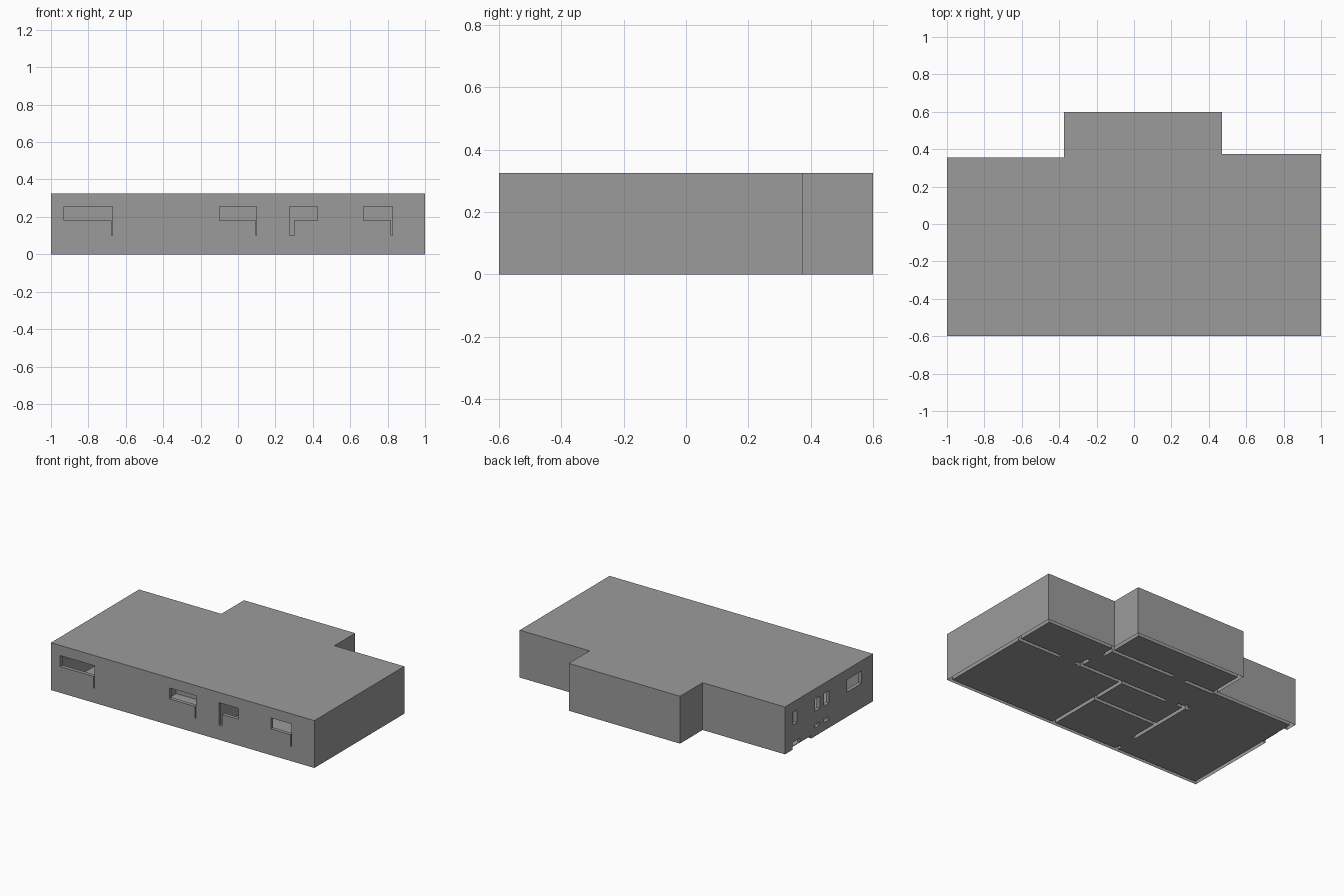
import bpy, bmesh

old = bpy.data.objects.get("Cube")
if old:
    bpy.data.objects.remove(old, do_unlink=True)

HEIGHT = 0.325
THICK = 0.025

plaster = bpy.data.materials.new("plain grey")
plaster.use_nodes = True
grey = (0.33, 0.33, 0.33, 1)
plaster.diffuse_color = grey
plaster.node_tree.nodes["Principled BSDF"].inputs["Base Color"].default_value = grey


def outline(t):
    """Footprint of the house, moved inwards by t."""
    return [(-1 + t, -0.6 + t), (1 - t, -0.6 + t), (1 - t, 0.375 - t),
            (0.47 - t, 0.375 - t), (0.47 - t, 0.6 - t), (-0.375 + t, 0.6 - t),
            (-0.375 + t, 0.355 - t), (-1 + t, 0.355 - t)]


def prism(name, points, z0, z1):
    bm = bmesh.new()
    face = bm.faces.new([bm.verts.new((x, y, z0)) for x, y in points])
    if z1 > z0:
        top = bmesh.ops.extrude_face_region(bm, geom=[face])["geom"]
        for v in top:
            if isinstance(v, bmesh.types.BMVert):
                v.co.z = z1
    bmesh.ops.recalc_face_normals(bm, faces=bm.faces)
    mesh = bpy.data.meshes.new(name)
    bm.to_mesh(mesh)
    bm.free()
    obj = bpy.data.objects.new(name, mesh)
    bpy.context.collection.objects.link(obj)
    mesh.materials.append(plaster)
    return obj


def box(name, x0, x1, y0, y1, z0, z1):
    return prism(name, [(x0, y0), (x1, y0), (x1, y1), (x0, y1)], z0, z1)


def combine(target, tool, operation):
    """Apply a boolean and discard the tool object."""
    mod = target.modifiers.new("cut", "BOOLEAN")
    mod.operation, mod.solver, mod.object = operation, "EXACT", tool
    bpy.context.view_layer.objects.active = target
    bpy.ops.object.modifier_apply(modifier=mod.name)
    bpy.data.objects.remove(tool, do_unlink=True)


# Outer shell and floor
walls = prism("walls", outline(0), 0, HEIGHT)
combine(walls, prism("room_cutter", outline(THICK), -0.1, HEIGHT + 0.1), "DIFFERENCE")
floor = prism("floor", outline(THICK), 0, 0.004)

# Partitions: (runs along x, fixed position, start, end)
partitions = [
    (True, 0.07, 0.65, 0.99), (True, 0.07, -0.2, 0.53), (True, 0.08, -0.38, -0.28),
    (True, 0.33, -0.04, 0.46), (True, 0.33, -0.365, -0.13), (True, -0.19, -0.34, 0.16),
    (False, 0.49, 0.05, 0.15), (False, 0.457, 0.25, 0.365), (False, -0.34, -0.41, 0.11),
    (False, 0.16, -0.59, 0.07), (False, -0.345, -0.59, -0.54),
]
h = THICK / 2
for along_x, pos, a, b in partitions:
    span = (a, b, pos - h, pos + h) if along_x else (pos - h, pos + h, a, b)
    combine(floor, box("slot_cutter", *span, -0.1, 0.1), "DIFFERENCE")
    combine(walls, box("partition", *span, 0, HEIGHT), "UNION")

# Front openings: window span plus the narrow slot beneath one end
front = [(-0.93, -0.67, -0.676, -0.67), (-0.1, 0.1, 0.095, 0.1),
         (0.275, 0.425, 0.275, 0.3), (0.67, 0.825, 0.819, 0.825)]
for x0, x1, s0, s1 in front:
    combine(walls, box("window_cutter", x0, x1, -0.65, -0.57, 0.18, 0.255), "DIFFERENCE")
    combine(walls, box("slot_cutter", s0, s1, -0.65, -0.57, 0.1, 0.2), "DIFFERENCE")

# Side openings: y span, z span
side = [(0.225, 0.27, 0.17, 0.255), (-0.025, 0.03, 0.17, 0.255),
        (-0.125, -0.07, 0.17, 0.255), (-0.475, -0.32, 0.17, 0.255),
        (-0.02, 0.03, 0.055, 0.08), (-0.125, -0.07, 0.055, 0.08),
        (0.19, 0.275, -0.05, 0.05), (0.07, 0.2, -0.05, 0.02)]
for y0, y1, z0, z1 in side:
    combine(walls, box("side_cutter", -1.05, -0.97, y0, y1, z0, z1), "DIFFERENCE")

# Open the walls at the base and leave the top to the roof
bm = bmesh.new()
bm.from_mesh(walls.data)
caps = [f for f in bm.faces if abs(f.normal.z) > 0.9
        and (f.calc_center_median().z < 0.001 or f.calc_center_median().z > HEIGHT - 0.001)]
bmesh.ops.delete(bm, geom=caps, context="FACES")
bm.to_mesh(walls.data)
bm.free()

# Flat roof
roof = prism("roof", outline(0), HEIGHT, HEIGHT)
